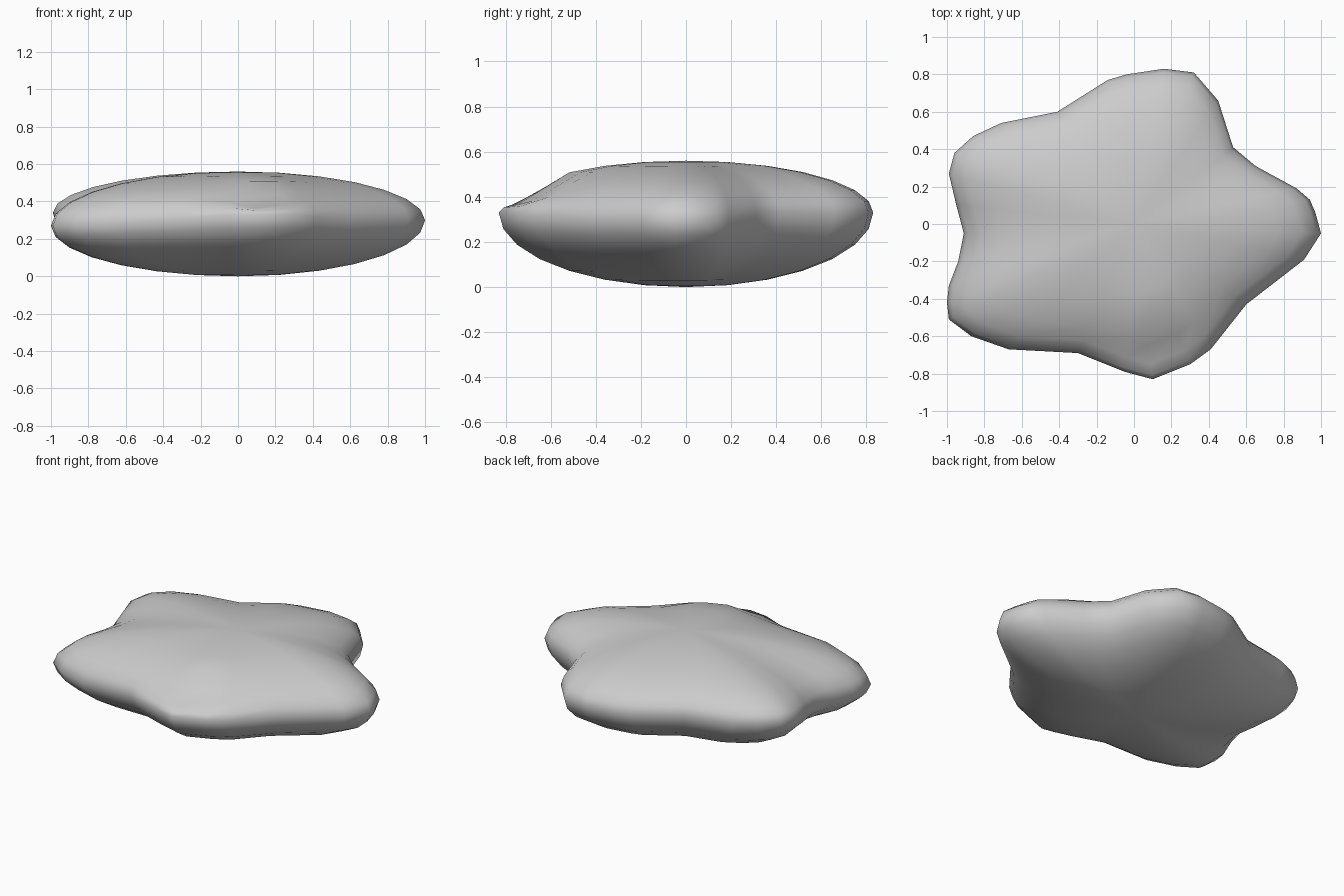
import bpy, bmesh, math

if "Cube" in bpy.data.objects:
    bpy.data.objects.remove(bpy.data.objects["Cube"])

# Rim of the five-lobed cushion: x, y, z
RIM = [
    (1.00, -.05, .30), (.97, .06, .30), (.94, .13, .30), (.87, .19, .30),
    (.65, .31, .32), (.53, .41, .33), (.45, .66, .33), (.32, .81, .33),
    (.16, .83, .33), (-.04, .80, .33), (-.14, .77, .33), (-.41, .60, .33),
    (-.71, .54, .34), (-.86, .47, .35), (-.96, .38, .35), (-.99, .27, .34),
    (-.95, .10, .31), (-.91, -.05, .29), (-.94, -.20, .28), (-.99, -.33, .27),
    (-1.0, -.42, .27), (-.99, -.51, .27), (-.87, -.60, .28), (-.67, -.67, .29),
    (-.30, -.69, .31), (-.05, -.79, .33), (.10, -.83, .33), (.30, -.75, .33),
    (.41, -.67, .32), (.60, -.43, .30), (.91, -.19, .30),
]
TOP, BOTTOM, STEPS = .56, 0.0, 7

bm = bmesh.new()


def ring(t, pole):
    """One loop between the rim (t = 0) and a pole (t = pi/2)."""
    s, f = math.cos(t), math.sin(t)
    loop = []
    for x, y, z in RIM:
        h = f
        if pole == TOP:
            # Dented upper side of the front lobe
            near = math.exp(-((x - .15) / .25) ** 2) if y < -.5 else 0
            h -= .33 * near * math.exp(-((s - .86) / .12) ** 2)
        loop.append(bm.verts.new((x * s, y * s, z + (pole - z) * max(h, 0))))
    return loop


def bridge(a, b):
    n = len(a)
    for i in range(n):
        bm.faces.new((a[i], a[(i + 1) % n], b[(i + 1) % n], b[i]))


# Upper and lower domes share the rim
rim = ring(0, TOP)
for pole in (TOP, BOTTOM):
    last = rim
    for k in range(1, STEPS):
        loop = ring(k / STEPS * math.pi / 2, pole)
        bridge(last, loop)
        last = loop
    centre = bm.verts.new((0, 0, pole))
    for i in range(len(last)):
        bm.faces.new((last[i], last[(i + 1) % len(last)], centre))

bmesh.ops.recalc_face_normals(bm, faces=bm.faces)
for face in bm.faces:
    face.smooth = True
mesh = bpy.data.meshes.new("star_cushion")
bm.to_mesh(mesh)
bm.free()
bpy.context.collection.objects.link(bpy.data.objects.new("star_cushion", mesh))
